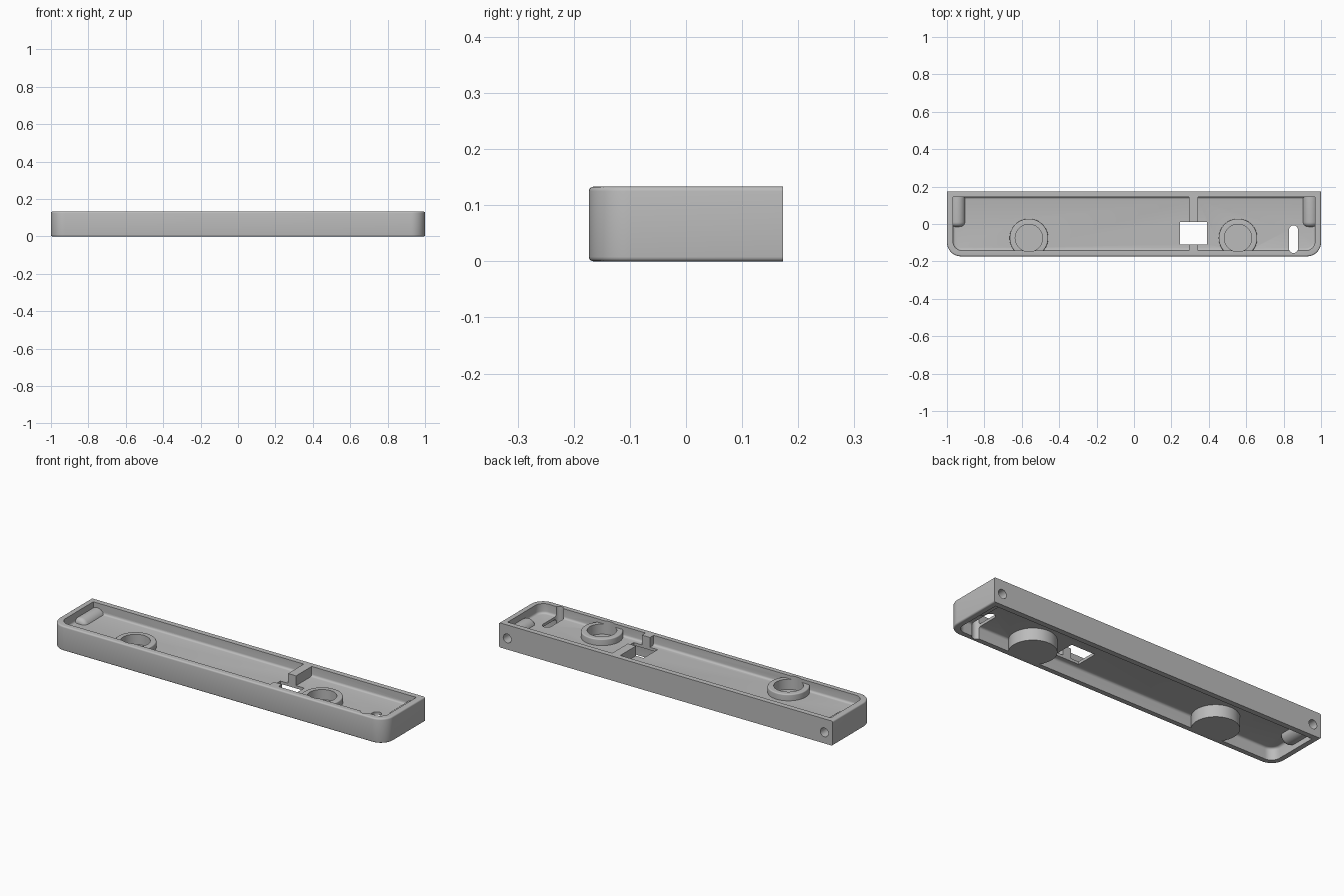
import bpy, bmesh, math
from mathutils import Matrix, Vector

if "Cube" in bpy.data.objects:
    bpy.data.objects.remove(bpy.data.objects["Cube"], do_unlink=True)

# one grey plastic
grey = bpy.data.materials.new("plain grey")
grey.use_nodes = True
COLOUR = (0.5, 0.5, 0.5, 1)
grey.diffuse_color = COLOUR
grey.node_tree.nodes["Principled BSDF"].inputs["Base Color"].default_value = COLOUR


def finish(name, bm):
    bmesh.ops.recalc_face_normals(bm, faces=bm.faces[:])
    mesh = bpy.data.meshes.new(name)
    bm.to_mesh(mesh)
    bm.free()
    mesh.materials.append(grey)
    obj = bpy.data.objects.new(name, mesh)
    bpy.context.collection.objects.link(obj)
    return obj


def prism(name, outline, z0, z1, soft=0, keep=lambda a, b: False):
    """Extrude an outline; soften the edges picked by keep."""
    bm = bmesh.new()
    face = bm.faces.new([bm.verts.new((x, y, z0)) for x, y in outline])
    top = bmesh.ops.extrude_face_region(bm, geom=[face])["geom"]
    for v in top:
        if isinstance(v, bmesh.types.BMVert):
            v.co.z = z1
    edges = [e for e in bm.edges if keep(e.verts[0].co, e.verts[1].co)]
    if soft:
        bmesh.ops.bevel(bm, geom=edges, offset=soft, segments=4, profile=0.5, affect='EDGES')
    return finish(name, bm)


def tray_outline(x, front, back, r):
    """Rectangle with round front corners and square back corners."""
    pts = [(x, back), (-x, back)]
    for side, start in ((-1, 180), (1, 270)):
        for i in range(13):
            a = math.radians(start + i * 7.5)
            pts.append((side * (x - r) + r * math.cos(a), front + r + r * math.sin(a)))
    return pts


def box_outline(x0, x1, y0, y1):
    return [(x0, y0), (x1, y0), (x1, y1), (x0, y1)]


def slot_outline(x, y, r, half):
    pts = []
    for side in (1, -1):
        for i in range(13):
            a = math.radians(i * 15 + (0 if side > 0 else 180))
            pts.append((x + r * math.cos(a), y + side * half + r * math.sin(a)))
    return pts


def cylinder(name, centre, r, depth, along_y=False, soft=0):
    bm = bmesh.new()
    bmesh.ops.create_cone(bm, cap_ends=True, segments=64, radius1=r, radius2=r, depth=depth)
    if soft:
        edges = [e for e in bm.edges if all(v.co.z > 0 for v in e.verts)]
        bmesh.ops.bevel(bm, geom=edges, offset=soft, segments=6, profile=0.5, affect='EDGES')
    turn = Matrix.Rotation(math.radians(90 if along_y else 0), 4, 'X')
    bm.transform(Matrix.Translation(Vector(centre)) @ turn)
    return finish(name, bm)


def cut(target, tool):
    """Subtract the tool from the target and discard the tool."""
    tool.hide_render = True
    mod = target.modifiers.new("cut", 'BOOLEAN')
    mod.operation = 'DIFFERENCE'
    mod.solver = 'EXACT'
    mod.object = tool
    dg = bpy.context.evaluated_depsgraph_get()
    mesh = bpy.data.meshes.new_from_object(target.evaluated_get(dg))
    target.modifiers.clear()
    target.data = mesh
    bpy.data.objects.remove(tool, do_unlink=True)


H, BACK, FRONT = 0.133, 0.173, -0.173
FLOOR_TOP, FLOOR_LOW = 0.08, 0.065
CUPS = (-0.562, 0.556)
CUP_Y = -0.075
RIB_X = 0.317

# outer shell, softened on every horizontal edge but the back
shell = prism("tray_body", tray_outline(1, FRONT, BACK, 0.075), 0, H, 0.008,
              lambda a, b: abs(a.z - b.z) < 1e-4 and min(a.y, b.y) < BACK - 0.01)

# upper and lower hollows, with fillets along the floor
inner = tray_outline(0.968, -0.141, 0.144, 0.048)
upper = prism("upper_hollow", inner, FLOOR_TOP, 0.2, 0.012,
              lambda a, b: max(a.z, b.z) < FLOOR_TOP + 1e-4)
lower = prism("lower_hollow", inner, -0.1, FLOOR_LOW, 0.012,
              lambda a, b: min(a.z, b.z) > FLOOR_LOW - 1e-4)

# leave material in the hollows for the cups, the lugs and the rib
for x in CUPS:
    cut(upper, cylinder("cup_ring", (x, CUP_Y, 0.0575), 0.103, 0.115, soft=0.006))
    cut(lower, cylinder("cup_base", (x, CUP_Y, 0.06), 0.115, 0.12))
for side in (1, -1):
    for hollow in (upper, lower):
        cut(hollow, cylinder("screw_lug", (side * 0.944, 0.09, 0.064), 0.043, 0.21,
                             along_y=True, soft=0.025))
cut(upper, prism("rib", box_outline(RIB_X - 0.024, RIB_X + 0.024, -0.16, 0.16), 0.05, 0.25))
cut(shell, upper)
cut(shell, lower)

# cup pockets and screw holes
for x in CUPS:
    cut(shell, cylinder("cup_pocket", (x, CUP_Y, 0.16), 0.073, 0.2))
for side in (1, -1):
    cut(shell, cylinder("screw_hole", (side * 0.95, 0.15, 0.06), 0.024, 0.16, along_y=True))

# square window through the rib, and the long slot
cut(shell, prism("window", box_outline(0.247, 0.39, -0.11, 0.01), -0.1, 0.3))
cut(shell, prism("slot", slot_outline(0.853, -0.081, 0.024, 0.05), -0.1, 0.3))

bpy.ops.object.select_all(action='DESELECT')
shell.select_set(True)
bpy.context.view_layer.objects.active = shell
bpy.ops.object.shade_smooth_by_angle(angle=math.radians(30))
